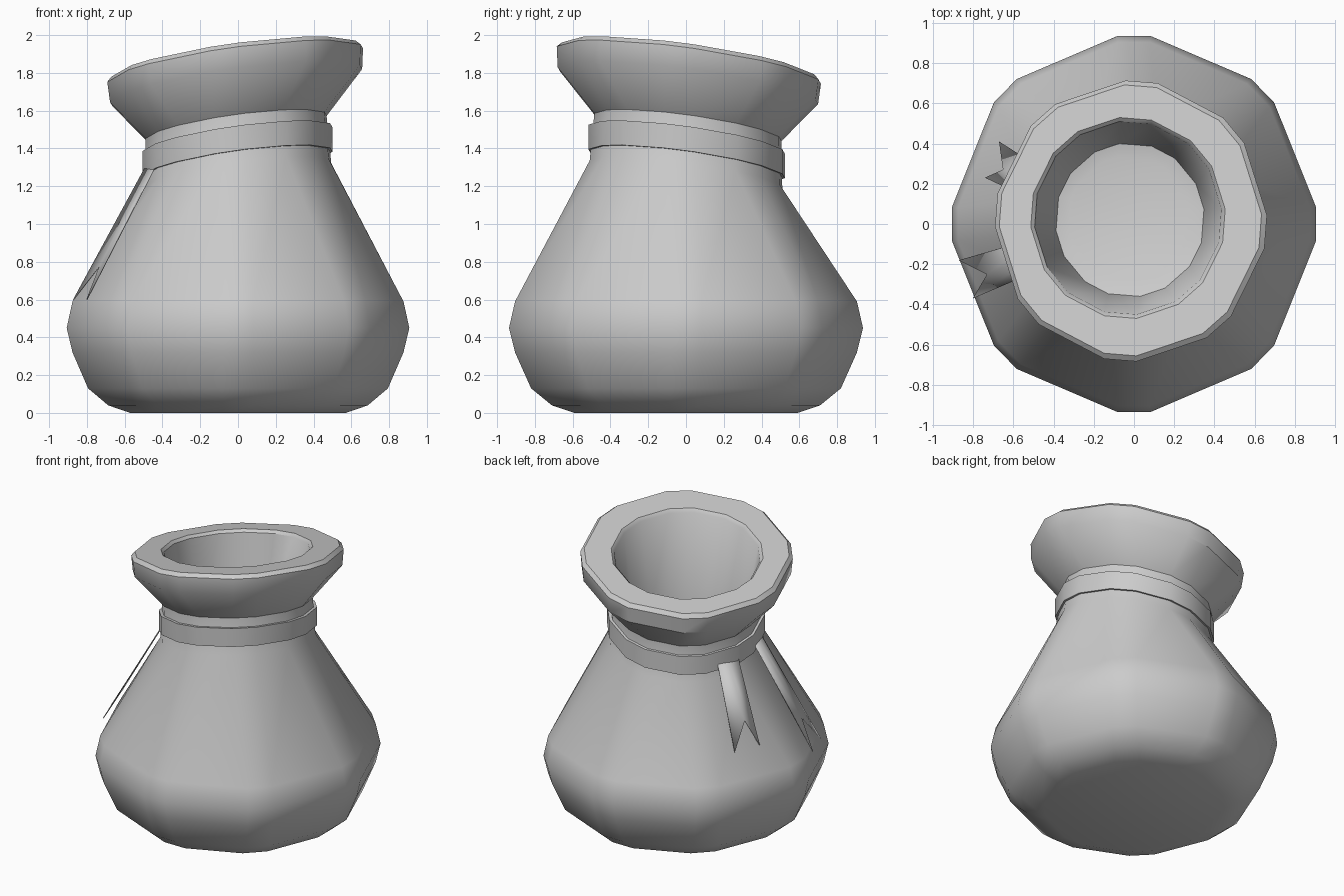
import bpy, bmesh, math

if "Cube" in bpy.data.objects:
    bpy.data.objects.remove(bpy.data.objects["Cube"])

TILT = 0.137      # slope of the leaning neck
SQUASH = 0.968    # pot is slightly narrower in x


def ring(bm, r, z, tilt=0.0, rot=0.0, off=0.0, half=0.083):
    """Octagon with cut corners, optionally leaning."""
    verts = []
    a = math.atan2(half, r)
    d = math.hypot(half, r)
    for k in range(8):
        for s in (-1, 1):
            t = k * math.pi / 4 + math.radians(rot) + s * a
            x, y = d * math.cos(t) * SQUASH - off, d * math.sin(t) + off
            verts.append(bm.verts.new((x, y, z + tilt * (x - y))))
    return verts


def finish(bm, name, angle=35):
    bmesh.ops.recalc_face_normals(bm, faces=bm.faces[:])
    me = bpy.data.meshes.new(name)
    bm.to_mesh(me)
    bm.free()
    ob = bpy.data.objects.new(name, me)
    bpy.context.collection.objects.link(ob)
    bpy.ops.object.select_all(action='DESELECT')
    ob.select_set(True)
    bpy.context.view_layer.objects.active = ob
    bpy.ops.object.shade_smooth_by_angle(angle=math.radians(angle))
    return ob


def loft(name, profile, caps=True, closed=False):
    bm = bmesh.new()
    rings = [ring(bm, *p) for p in profile]
    pairs = list(zip(rings, rings[1:]))
    if closed:
        pairs.append((rings[-1], rings[0]))
    for a, b in pairs:
        for i in range(16):
            j = (i + 1) % 16
            bm.faces.new((a[i], a[j], b[j], b[i]))
    if caps:
        bm.faces.new(rings[0])
        bm.faces.new(rings[-1])
    return finish(bm, name)


# Pot: belly, leaning neck, flared rim and hollow mouth
belly = [(0.59, 0), (0.71, 0.04), (0.82, 0.13), (0.905, 0.32),
         (0.937, 0.45), (0.905, 0.59)]
neck = [(0.505, 1.26, 0), (0.49, 1.515, 0.01), (0.685, 1.735, 0.01),
        (0.695, 1.845, 0.015), (0.67, 1.87, 0.018), (0.495, 1.87, 0.03),
        (0.475, 1.85, 0.03), (0.375, 1.27, 0.02), (0.305, 1.25, 0.025)]
loft("pot", belly + [(r, z, TILT, -4.5, o) for r, z, o in neck])

# Band tied round the neck
loft("neck_band", [(r, z, TILT, -4.5, 0.003) for r, z in
                   ((0.47, 1.32), (0.515, 1.32), (0.515, 1.45), (0.47, 1.45))],
     caps=False, closed=True)


# Ribbon tails with notched ends
def tail(name, top_a, top_b, tip_a, tip_b, notch):
    bm = bmesh.new()
    mid = [(p + q) / 2 for p, q in zip(top_a, top_b)]
    a, m, b, ta, n, tb = [bm.verts.new(p) for p in
                          (top_a, mid, top_b, tip_a, notch, tip_b)]
    bm.faces.new((a, ta, n, m))
    bm.faces.new((m, n, tb, b))
    ob = finish(bm, name)
    sol = ob.modifiers.new("thickness", 'SOLIDIFY')
    sol.thickness = 0.006
    sol.offset = 0


tail("ribbon_tail_back", (-0.42, 0.25, 1.28), (-0.485, 0.11, 1.28),
     (-0.67, 0.41, 0.765), (-0.74, 0.23, 0.765), (-0.65, 0.27, 0.93))
tail("ribbon_tail_front", (-0.49, -0.07, 1.3), (-0.44, -0.215, 1.3),
     (-0.87, -0.18, 0.6), (-0.80, -0.37, 0.6), (-0.73, -0.25, 0.78))
